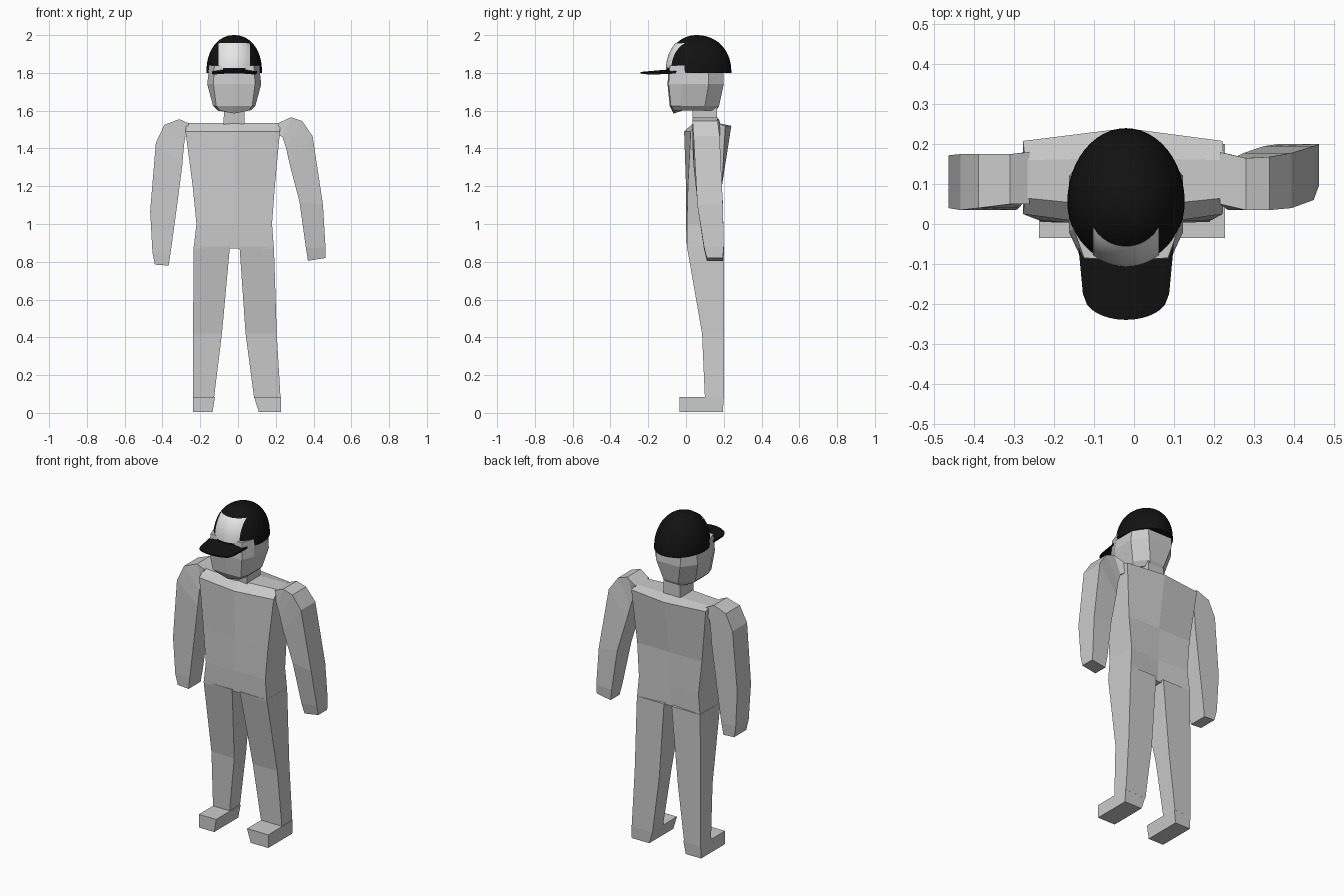
import bpy, bmesh, math

if "Cube" in bpy.data.objects:
    bpy.data.objects.remove(bpy.data.objects["Cube"])


def material(name, rgb):
    m = bpy.data.materials.new(name)
    m.diffuse_color = (*rgb, 1)
    m.use_nodes = True
    m.node_tree.nodes["Principled BSDF"].inputs["Base Color"].default_value = m.diffuse_color
    return m


GREY = material("light grey", (0.60, 0.60, 0.60))
BLACK = material("cap black", (0.006, 0.006, 0.006))
WHITE = material("patch white", (0.85, 0.85, 0.85))


def finish(bm, name, mat, smooth=False):
    bmesh.ops.recalc_face_normals(bm, faces=bm.faces)
    me = bpy.data.meshes.new(name)
    bm.to_mesh(me)
    bm.free()
    me.materials.append(mat)
    ob = bpy.data.objects.new(name, me)
    bpy.context.collection.objects.link(ob)
    if smooth:
        bpy.context.view_layer.objects.active = ob
        ob.select_set(True)
        bpy.ops.object.shade_smooth_by_angle(angle=math.radians(40))
        ob.select_set(False)
    return ob


def loft(name, rings, mat, smooth=False):
    """Skin a closed solid through rings of equal point count."""
    bm = bmesh.new()
    vs = [[bm.verts.new(p) for p in r] for r in rings]
    n = len(vs[0])
    for a, b in zip(vs, vs[1:]):
        for i in range(n):
            j = (i + 1) % n
            bm.faces.new((a[i], a[j], b[j], b[i]))
    bm.faces.new(vs[0])
    bm.faces.new(vs[-1])
    return finish(bm, name, mat, smooth)


CX = -0.02  # body centre line


# Torso: z, left x, right x, front side y, front mid y, back side y, back mid y
def torso_ring(z, l, r, fs, fm, bs, bm_, zb=0.0):
    return [(l, fs, z), (CX, fm, z), (r, fs, z),
            (r, bs, z + zb), (CX, bm_, z + zb), (l, bs, z + zb)]


loft("torso", [
    torso_ring(0.87, -0.235, 0.19, 0.005, 0.01, 0.20, 0.18),
    torso_ring(1.00, -0.22, 0.18, 0.005, 0.0, 0.195, 0.185),
    torso_ring(1.20, -0.24, 0.195, 0.01, 0.0, 0.19, 0.19),
    torso_ring(1.49, -0.278, 0.222, 0.025, -0.01, 0.208, 0.24, 0.03),
    torso_ring(1.535, -0.272, 0.225, 0.065, 0.04, 0.16, 0.165),
], GREY)


# Legs: z, left x, right x, front y, back y
def box_ring(z, l, r, f, b):
    return [(l, f, z), (r, f, z), (r, b, z), (l, b, z)]


loft("left_leg", [
    box_ring(0.88, -0.235, -0.043, 0.005, 0.20),
    box_ring(0.42, -0.238, -0.085, 0.085, 0.20),
    box_ring(0.08, -0.238, -0.127, 0.10, 0.20),
], GREY)
loft("right_leg", [
    box_ring(0.88, 0.008, 0.19, 0.005, 0.20),
    box_ring(0.42, 0.04, 0.205, 0.085, 0.20),
    box_ring(0.08, 0.085, 0.225, 0.10, 0.20),
], GREY)
loft("left_foot", [
    box_ring(0.005, -0.238, -0.135, -0.035, 0.195),
    box_ring(0.085, -0.238, -0.122, -0.035, 0.20),
], GREY)
loft("right_foot", [
    box_ring(0.005, 0.11, 0.228, -0.035, 0.195),
    box_ring(0.085, 0.085, 0.228, -0.035, 0.20),
], GREY)


# Arms: outer x, outer z, inner x, inner z, front y, back y
def arm(name, rows):
    loft(name, [[(ox, f, oz), (ix, f, iz), (ix, b, iz), (ox, b, oz)]
                for ox, oz, ix, iz, f, b in rows], GREY)


arm("left_arm", [
    (-0.262, 1.533, -0.270, 1.47, 0.05, 0.18),
    (-0.31, 1.555, -0.280, 1.46, 0.05, 0.175),
    (-0.39, 1.525, -0.288, 1.40, 0.04, 0.175),
    (-0.435, 1.43, -0.295, 1.31, 0.035, 0.175),
    (-0.465, 1.07, -0.325, 1.08, 0.04, 0.172),
    (-0.453, 0.85, -0.355, 0.86, 0.045, 0.17),
    (-0.44, 0.785, -0.367, 0.78, 0.05, 0.165),
])
arm("right_arm", [
    (0.215, 1.535, 0.218, 1.47, 0.05, 0.18),
    (0.28, 1.565, 0.235, 1.46, 0.035, 0.165),
    (0.34, 1.545, 0.255, 1.40, 0.035, 0.168),
    (0.395, 1.465, 0.275, 1.31, 0.04, 0.178),
    (0.45, 1.10, 0.325, 1.12, 0.06, 0.195),
    (0.463, 0.88, 0.36, 0.87, 0.095, 0.20),
    (0.463, 0.82, 0.37, 0.805, 0.11, 0.195),
])

# Neck
loft("neck", [
    box_ring(1.51, -0.078, 0.035, 0.04, 0.165),
    box_ring(1.64, -0.072, 0.035, 0.03, 0.165),
], GREY)


# Head: narrow front and back planes with angled cheeks
def head_ring(z, w, wf, wb, f, c, d, b, lift=0.0):
    return [(CX - wf, f, z + lift), (CX, f - 0.006, z), (CX + wf, f, z + lift),
            (CX + w, c, z + lift), (CX + w, d, z + lift),
            (CX + wb, b, z + lift), (CX - wb, b, z + lift),
            (CX - w, d, z + lift), (CX - w, c, z + lift)]


loft("head", [
    head_ring(1.585, 0.085, 0.075, 0.04, -0.06, -0.02, 0.09, 0.16, 0.015),
    head_ring(1.625, 0.112, 0.095, 0.05, -0.08, -0.03, 0.10, 0.175),
    head_ring(1.74, 0.143, 0.110, 0.08, -0.092, -0.02, 0.12, 0.20),
    head_ring(1.84, 0.132, 0.105, 0.085, -0.085, -0.01, 0.12, 0.195),
], GREY)

# Cap dome: half ellipsoid, fuller at the front
CY, Z0, H, RX, RF, RB = 0.055, 1.80, 0.20, 0.147, 0.158, 0.185


def dome_radius(h):
    return (1 - min(h, 1) ** 2.25) ** (1 / 2.1)


rings = []
for k in range(17):
    h = math.sin(k / 16 * math.pi / 2 * 0.985)
    s = dome_radius(h)
    ring = []
    for i in range(48):
        a = 2 * math.pi * i / 48
        ry = RB if math.sin(a) > 0 else RF
        ring.append((CX + RX * s * math.cos(a), CY + ry * s * math.sin(a), Z0 + H * h))
    rings.append(ring)
loft("cap_dome", rings, BLACK, True)

# White front panel laid just over the dome
bm = bmesh.new()
N = 14
grid = []
for r in range(N + 1):
    z = 1.825 + 0.13 * r / N
    s = dome_radius((z - Z0) / H)
    row = []
    for c in range(N + 1):
        x = -0.083 + 0.166 * c / N
        y = CY - RF * math.sqrt(max(0, s * s - (x / RX) ** 2)) - 0.004
        row.append(bm.verts.new((CX + x, y, z + 0.002)))
    grid.append(row)
for a, b in zip(grid, grid[1:]):
    for c in range(N):
        bm.faces.new((a[c], a[c + 1], b[c + 1], b[c]))
finish(bm, "cap_front_panel", WHITE, True)

# Cap brim: thin tongue, rounded at the tip, drooping slightly at the sides
rings = []
M = 20
for i in range(M + 1):
    t = -1 + 2 * i / M
    tip = -0.175 - 0.065 * math.sqrt(max(0, 1 - t * t))
    zt = 1.803 - 0.006 * t * t
    root = CY - RF * math.sqrt(1 - 0.8 * t * t) + 0.02
    xr, xt = CX + 0.125 * t, CX + 0.108 * t
    rings.append([(xr, root, zt + 0.016), (xt, tip, zt + 0.002),
                  (xt, tip, zt - 0.006), (xr, root, zt + 0.002)])
loft("cap_brim", rings, BLACK, True)
